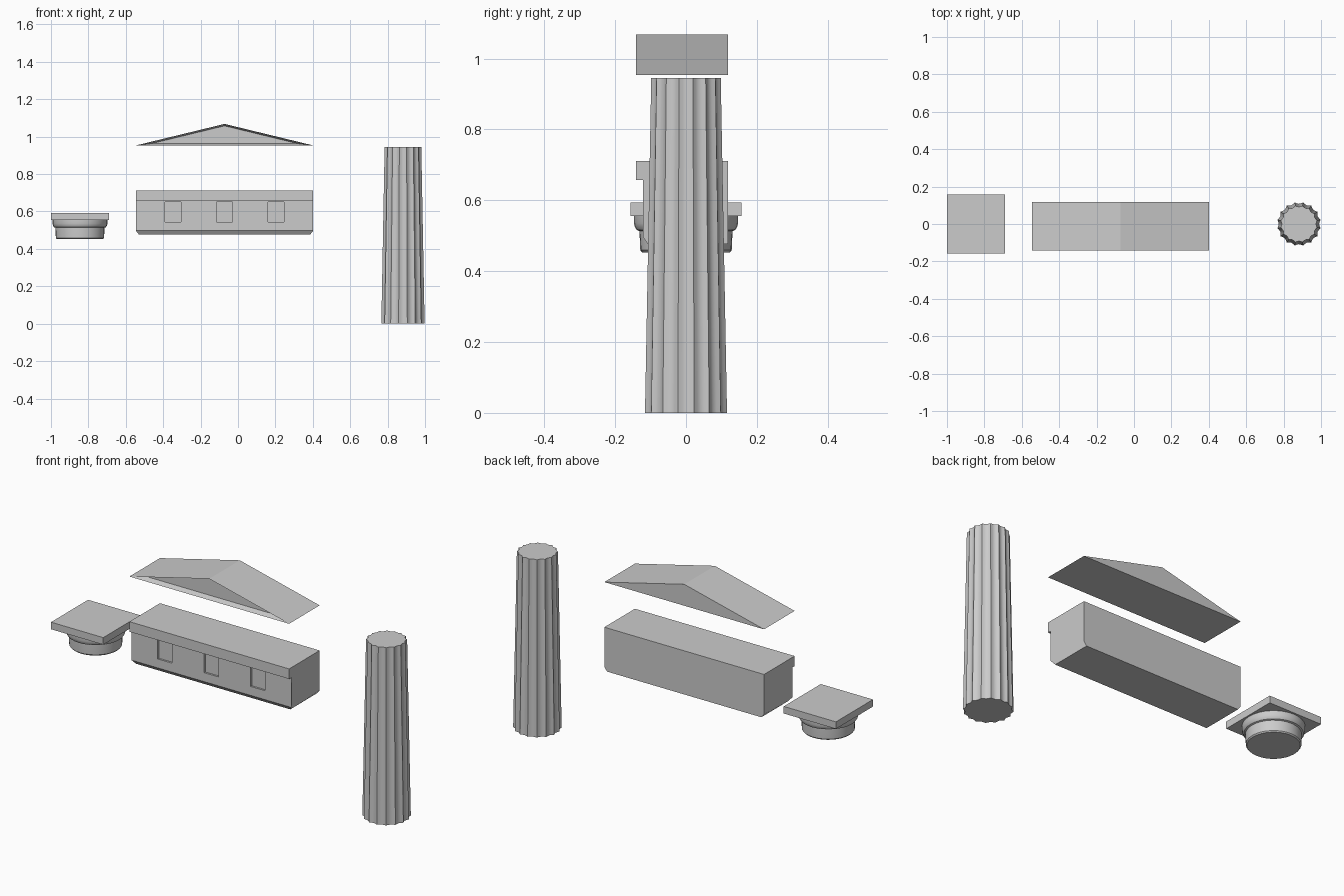
import bpy, bmesh, math

if "Cube" in bpy.data.objects:
    bpy.data.objects.remove(bpy.data.objects["Cube"])


def make(name, bm, smooth=None):
    bmesh.ops.recalc_face_normals(bm, faces=bm.faces[:])
    me = bpy.data.meshes.new(name)
    bm.to_mesh(me)
    bm.free()
    ob = bpy.data.objects.new(name, me)
    bpy.context.collection.objects.link(ob)
    if smooth:
        bpy.ops.object.select_all(action='DESELECT')
        ob.select_set(True)
        bpy.context.view_layer.objects.active = ob
        bpy.ops.object.shade_smooth_by_angle(angle=math.radians(smooth))
    return ob


def loft(bm, rings):
    """Skin a stack of rings and cap both ends."""
    vs = [[bm.verts.new(p) for p in r] for r in rings]
    n = len(vs[0])
    for a, b in zip(vs, vs[1:]):
        for i in range(n):
            bm.faces.new((a[i], a[(i + 1) % n], b[(i + 1) % n], b[i]))
    bm.faces.new(vs[0][::-1])
    bm.faces.new(vs[-1])


def ring(cx, cy, r, z, n):
    return [(cx + r * math.cos(2 * math.pi * i / n),
             cy + r * math.sin(2 * math.pi * i / n), z) for i in range(n)]


def box(bm, x0, x1, y0, y1, z0, z1):
    loft(bm, [[(x0, y0, z), (x1, y0, z), (x1, y1, z), (x0, y1, z)] for z in (z0, z1)])


def recess(bm, test, rim, depth):
    """Inset the faces passing the test and push them inward."""
    bmesh.ops.recalc_face_normals(bm, faces=bm.faces[:])
    bm.normal_update()
    for f in [f for f in bm.faces if test(f)]:
        n = f.normal.copy()
        bmesh.ops.inset_individual(bm, faces=[f], thickness=rim, use_even_offset=True)
        bmesh.ops.translate(bm, verts=f.verts[:], vec=-n * depth)


# fluted tapering column shaft
FLUTES, STEPS = 16, 4
bm = bmesh.new()
rings = []
for z, r in ((0, 0.118), (0.945, 0.1)):
    pts = []
    for i in range(FLUTES * STEPS):
        t = (i % STEPS) / STEPS
        rr = r * (1 - 0.085 * math.sin(math.pi * t))
        a = 2 * math.pi * (i + STEPS / 2) / (FLUTES * STEPS)
        pts.append((0.882 + rr * math.cos(a), rr * math.sin(a), z))
    rings.append(pts)
loft(bm, rings)
make("column_shaft", bm, 30)

# capital: square slab over a turned cushion and neck
bm = bmesh.new()
box(bm, -1, -0.69, -0.157, 0.157, 0.555, 0.593)
make("capital_slab", bm)
bm = bmesh.new()
profile = [(0.124, 0.453), (0.129, 0.459), (0.131, 0.505), (0.131, 0.513),
           (0.139, 0.516), (0.144, 0.524), (0.147, 0.535), (0.147, 0.556)]
loft(bm, [ring(-0.845, 0, r, z, 32) for r, z in profile])
make("capital_cushion", bm, 35)

# beam: side profile (y, z) with a front overhang, extruded along x
X0, X1 = -0.546, 0.402
prof = [(-0.108, 0.477), (0.118, 0.477), (0.118, 0.497), (0.118, 0.711),
        (-0.141, 0.711), (-0.141, 0.657), (-0.122, 0.657), (-0.122, 0.497)]
bm = bmesh.new()
loft(bm, [[(x + (s * 0.016 if z < 0.48 else 0), y, z) for y, z in prof]
          for x, s in ((X0, 1), (X1, -1))])
beam = make("beam", bm)

# three shallow window recesses cut in the front
bm = bmesh.new()
for x in (-0.348, -0.072, 0.204):
    box(bm, x - 0.043, x + 0.043, -0.16, -0.112, 0.545, 0.65)
cutter = make("window_cutter", bm)
cutter.hide_render = True
cutter.hide_viewport = True
m = beam.modifiers.new("windows", 'BOOLEAN')
m.operation = 'DIFFERENCE'
m.object = cutter
m.solver = 'EXACT'

# pediment roof with a recessed front triangle
bm = bmesh.new()
loft(bm, [[(X0, y, 0.953), (X1, y, 0.953), (-0.072, y, 1.068)] for y in (-0.141, 0.118)])
recess(bm, lambda f: f.normal.y < -0.9, 0.01, 0.03)
make("pediment", bm)
